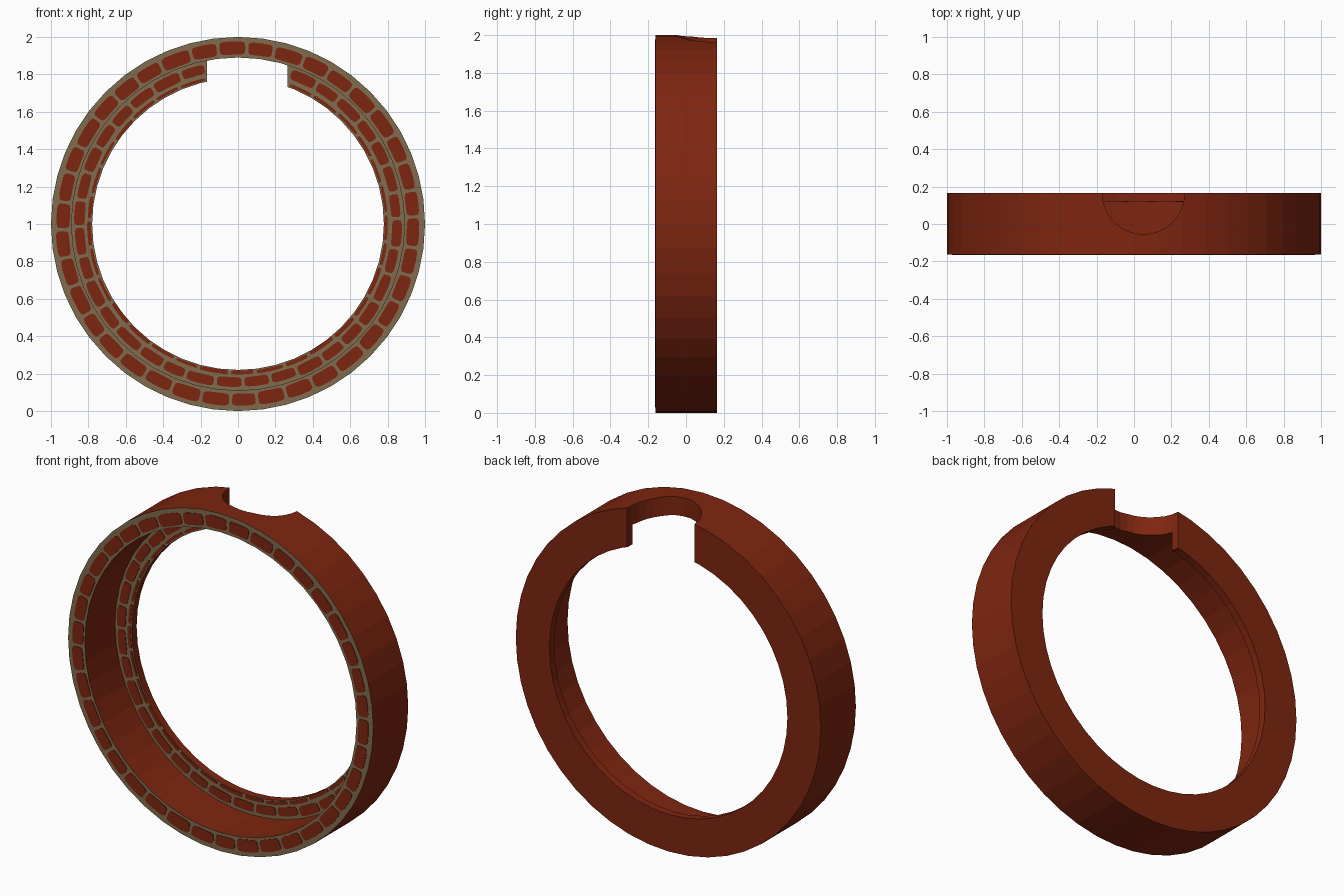
import bpy, bmesh, math, random

if "Cube" in bpy.data.objects:
    bpy.data.objects.remove(bpy.data.objects["Cube"])
random.seed(4)

R_OUT, R_STEP, R_IN = 1.0, 0.89, 0.78
Y_FRONT, Y_STEP, Y_BACK = -0.162, 0.12, 0.165
SIDES = 48
NOTCH_X, NOTCH_R = 0.05, 0.22


def material(name, rgb):
    m = bpy.data.materials.new(name)
    m.diffuse_color = (*rgb, 1)
    m.use_nodes = True
    m.node_tree.nodes["Principled BSDF"].inputs["Base Color"].default_value = m.diffuse_color
    return m


brick = material("brick red", (0.21, 0.019, 0.005))
mortar = material("mortar tan", (0.215, 0.15, 0.078))


def make_object(name, bm, mats):
    bmesh.ops.recalc_face_normals(bm, faces=bm.faces[:])
    me = bpy.data.meshes.new(name)
    bm.to_mesh(me)
    bm.free()
    for m in mats:
        me.materials.append(m)
    ob = bpy.data.objects.new(name, me)
    bpy.context.collection.objects.link(ob)
    return ob


def polar(a, r, y):
    # angle measured clockwise from the top of the ring
    return (r * math.sin(a), y, 1 + r * math.cos(a))


# stepped ring: wide front tube with a thin flange at the back
profile = [(R_OUT, Y_FRONT), (R_OUT, Y_BACK), (R_IN, Y_BACK),
           (R_IN, Y_STEP), (R_STEP, Y_STEP), (R_STEP, Y_FRONT)]
bm = bmesh.new()
loops = [[bm.verts.new(polar(2 * math.pi * i / SIDES, r, y)) for r, y in profile]
         for i in range(SIDES)]
n = len(profile)
for i in range(SIDES):
    a, b = loops[i], loops[(i + 1) % SIDES]
    for j in range(n):
        k = (j + 1) % n
        bm.faces.new((a[j], a[k], b[k], b[j]))
bmesh.ops.recalc_face_normals(bm, faces=bm.faces[:])
for f in bm.faces:
    f.material_index = 1 if f.normal.y < -0.9 else 0
ring = make_object("brick_ring", bm, [brick, mortar])

# round notch cut down through the top from the back
bm = bmesh.new()
bmesh.ops.create_cone(bm, cap_ends=True, segments=32, radius1=NOTCH_R, radius2=NOTCH_R, depth=0.8)
bmesh.ops.translate(bm, verts=bm.verts[:], vec=(NOTCH_X, Y_BACK, 1.9))
cutter = make_object("notch_cutter", bm, [brick])
cutter.hide_render = True
mod = ring.modifiers.new("notch", 'BOOLEAN')
mod.operation = 'DIFFERENCE'
mod.solver = 'EXACT'
mod.object = cutter
bpy.context.view_layer.objects.active = ring
bpy.ops.object.modifier_apply(modifier=mod.name)
bpy.data.objects.remove(cutter)


# rows of rounded bricks as thin plates on the front faces
def brick_row(name, r0, r1, y, start, end, count, thick=0.003):
    bm = bmesh.new()
    pitch = (end - start) / count
    mid = (r0 + r1) / 2
    gap = 0.016 / mid
    joints = [start + i * pitch + random.uniform(-0.08, 0.08) * pitch * (0 < i < count)
              for i in range(count + 1)]
    for a0, a1 in zip(joints, joints[1:]):
        ca, ha = (a0 + a1) / 2, (a1 - a0 - gap) / 2
        cr = mid + random.uniform(-0.003, 0.003)
        hr = (r1 - r0) / 2 - random.uniform(0, 0.004)
        rim = []
        for i in range(20):
            t = 2 * math.pi * i / 20
            c, s = math.cos(t), math.sin(t)
            u = math.copysign(abs(c) ** 0.4, c)
            v = math.copysign(abs(s) ** 0.4, s)
            rim.append(polar(ca + ha * u, cr + hr * v, y))
        back = [bm.verts.new(p) for p in rim]
        front = [bm.verts.new((p[0], p[1] - thick, p[2])) for p in rim]
        bm.faces.new(front)
        bm.faces.new(back)
        for i in range(20):
            k = (i + 1) % 20
            bm.faces.new((back[i], back[k], front[k], front[i]))
    return make_object(name, bm, [brick])


brick_row("front_bricks", 0.902, 0.974, Y_FRONT, 0.05, 0.05 + 2 * math.pi, 38)

# flange rows stop at the sides of the notch
half = math.sqrt(NOTCH_R ** 2 - (Y_BACK - Y_STEP) ** 2)
for name, r0, r1, count in (("flange_outer_bricks", 0.818, 0.877, 33),
                            ("flange_inner_bricks", 0.782, 0.805, 30)):
    a0 = math.asin((NOTCH_X + half) / r0)
    a1 = 2 * math.pi - math.asin((half - NOTCH_X) / r0)
    brick_row(name, r0, r1, Y_STEP, a0, a1, count)
